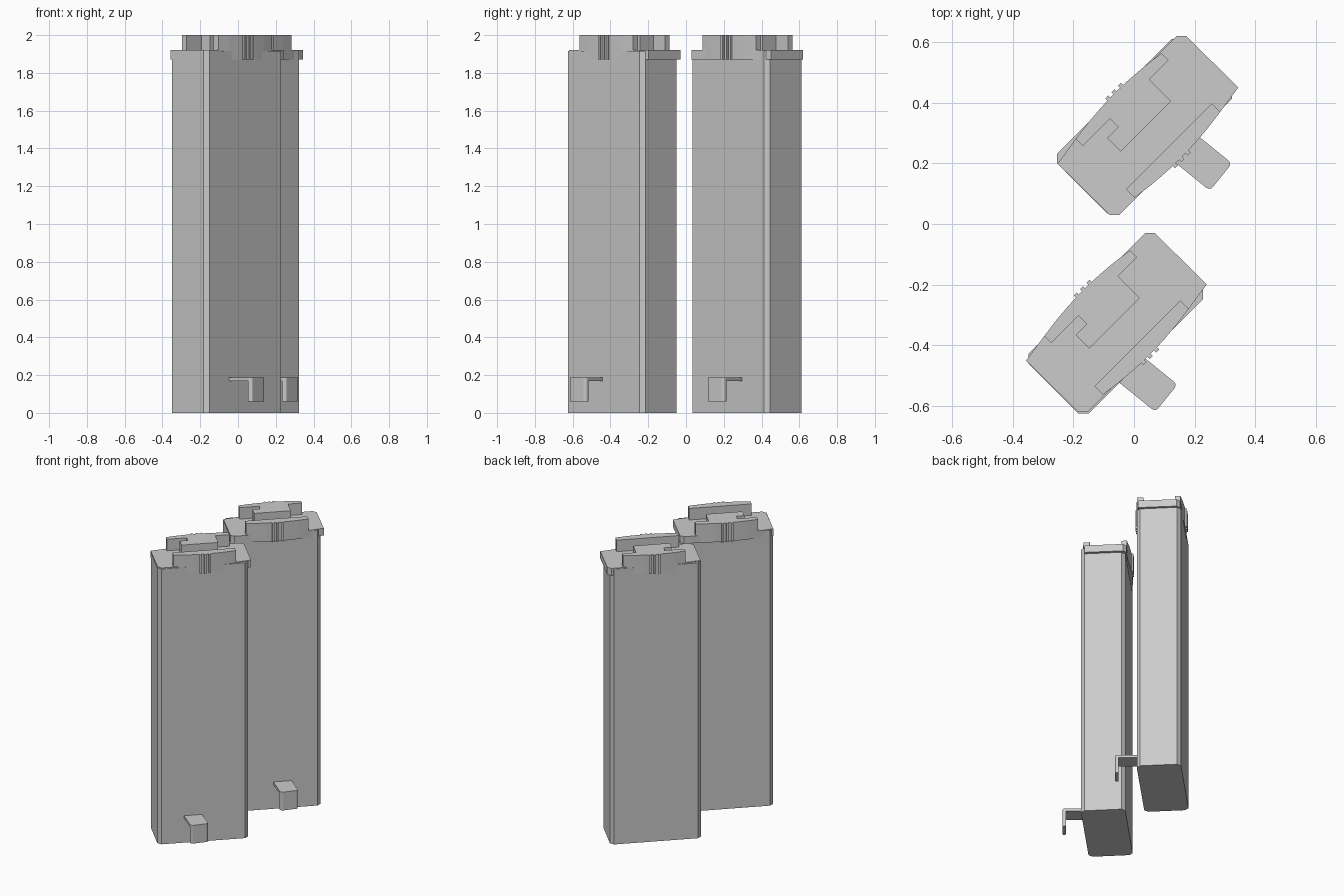
import bpy
import bmesh
from math import radians
from mathutils import Matrix, Vector

cube = bpy.data.objects.get("Cube")
if cube:
    bpy.data.objects.remove(cube, do_unlink=True)

grey = bpy.data.materials.new("concrete_grey")
grey.use_nodes = True
colour = (0.6, 0.6, 0.6, 1)
grey.diffuse_color = colour
grey.node_tree.nodes["Principled BSDF"].inputs["Base Color"].default_value = colour


def prism(name, outline, low, high, place):
    """Extrude a closed outline between two heights, then place it."""
    bm = bmesh.new()
    base = bm.faces.new([bm.verts.new((x, y, low)) for x, y in outline])
    top = bmesh.ops.extrude_face_region(bm, geom=[base])["geom"]
    verts = [g for g in top if isinstance(g, bmesh.types.BMVert)]
    bmesh.ops.translate(bm, verts=verts, vec=(0, 0, high - low))
    bmesh.ops.transform(bm, matrix=place, verts=bm.verts)
    bmesh.ops.recalc_face_normals(bm, faces=bm.faces)
    mesh = bpy.data.meshes.new(name)
    bm.to_mesh(mesh)
    bm.free()
    mesh.materials.append(grey)
    obj = bpy.data.objects.new(name, mesh)
    bpy.context.collection.objects.link(obj)
    return obj


def bowed_edge(side):
    """Outer edge of a roof parapet: a shallow bow with three small ribs."""
    points = []

    def bow(x):
        return 0.153 - 0.4 * x * x

    for x in (-0.2, -0.13, -0.07):
        points.append((x, bow(x)))
    for x in (-0.03, 0, 0.03):
        a, b = x - 0.007, x + 0.007
        points += [(a, bow(a)), (a, 0.163), (b, 0.163), (b, bow(b))]
    for x in (0.07, 0.13, 0.2):
        points.append((x, bow(x)))
    return [(x, side * y) for x, y in points]


# Outlines: x runs along the slab, y across it (negative y is the entrance side)
BODY = [(0.291, 0.117), (0.268, 0.14), (-0.268, 0.14), (-0.291, 0.117)]
BODY += [(-x, -y) for x, y in BODY]
CAP = [(0.3, -0.122), (0.2, -0.137), (-0.2, -0.142), (-0.275, -0.142), (-0.298, -0.12)]
CAP += [(-x, -y) for x, y in CAP]
FRONT_PARAPET = bowed_edge(-1) + [(0.2, -0.098), (-0.2, -0.098)]
REAR_PARAPET = bowed_edge(1) + [
    (0.2, 0.104), (0.111, 0.104), (0.111, 0.003), (-0.124, 0.003), (-0.124, 0.066),
    (-0.073, 0.066), (-0.073, 0.104), (-0.2, 0.104)]

# Canopy side profile: x outward, y up; a thin roof with a hanging outer leg
CANOPY = [(-0.19, 0.17), (-0.022, 0.17), (-0.022, 0.06), (0, 0.06), (0, 0.187), (-0.19, 0.187)]


def tower(name, centre, body_centre, canopy_edge):
    turn = Matrix.Rotation(radians(45), 4, "Z")
    place = Matrix.Translation((*centre, 0)) @ turn
    prism(name + "_body", BODY, 0, 1.915, Matrix.Translation((*body_centre, 0)) @ turn)
    prism(name + "_roof_cap", CAP, 1.87, 1.92, place)
    prism(name + "_front_parapet", FRONT_PARAPET, 1.87, 2, place)
    prism(name + "_rear_parapet", REAR_PARAPET, 1.87, 2, place)

    # Entrance canopy, with its outer upright corners rounded
    place = (Matrix.Translation((*canopy_edge, 0)) @ Matrix.Rotation(radians(-39), 4, "Z")
             @ Matrix.Rotation(radians(90), 4, "X"))
    canopy = prism(name + "_entrance_canopy", CANOPY, -0.058, 0.058, place)
    bm = bmesh.new()
    bm.from_mesh(canopy.data)
    out = Vector((place[0][0], place[1][0], 0))
    edge = Vector((*canopy_edge, 0))
    corners = [e for e in bm.edges
               if abs((e.verts[0].co - e.verts[1].co).normalized().z) > 0.99
               and all(abs((v.co - edge).dot(out)) < 0.001 for v in e.verts)]
    bmesh.ops.bevel(bm, geom=corners, offset=0.015, segments=3, profile=0.5, affect="EDGES")
    bm.to_mesh(canopy.data)
    bm.free()


tower("rear_tower", (0.046, 0.325), (0.035, 0.3225), (0.287, 0.155))
tower("front_tower", (-0.058, -0.325), (-0.06, -0.3375), (0.107, -0.575))
